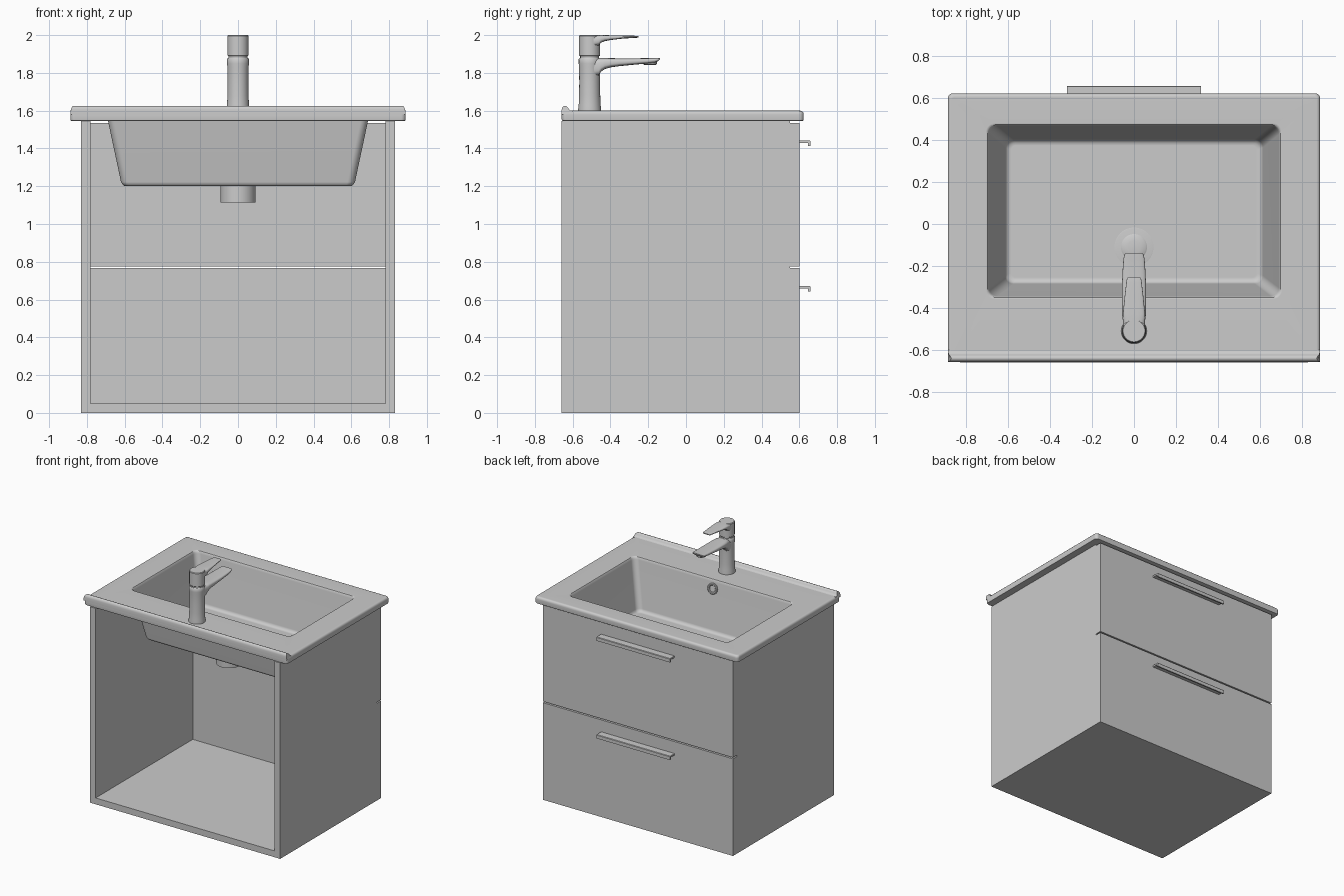
import bpy, bmesh, math
from math import sin, cos, pi


def finish(name, bm, smooth=True):
    bmesh.ops.recalc_face_normals(bm, faces=bm.faces[:])
    me = bpy.data.meshes.new(name)
    bm.to_mesh(me)
    bm.free()
    ob = bpy.data.objects.new(name, me)
    bpy.context.collection.objects.link(ob)
    if smooth:
        bpy.ops.object.select_all(action='DESELECT')
        ob.select_set(True)
        bpy.context.view_layer.objects.active = ob
        bpy.ops.object.shade_smooth_by_angle(angle=math.radians(35))
    return ob


def box(name, x0, x1, y0, y1, z0, z1):
    bm = bmesh.new()
    bmesh.ops.create_cube(bm, size=1)
    for v in bm.verts:
        v.co = ((x0 + x1) / 2 + v.co.x * (x1 - x0),
                (y0 + y1) / 2 + v.co.y * (y1 - y0),
                (z0 + z1) / 2 + v.co.z * (z1 - z0))
    return finish(name, bm, False)


def loft(name, rings, smooth=True):
    """Bridge closed rings of equal length and cap both ends."""
    bm = bmesh.new()
    vs = [[bm.verts.new(p) for p in ring] for ring in rings]
    n = len(vs[0])
    for a, b in zip(vs, vs[1:]):
        for i in range(n):
            j = (i + 1) % n
            bm.faces.new((a[i], a[j], b[j], b[i]))
    bm.faces.new(vs[0])
    bm.faces.new(vs[-1])
    return finish(name, bm, smooth)


def lathe(name, profile, cx=0, cy=0, n=40):
    return loft(name, [[(cx + r * cos(2 * pi * i / n), cy + r * sin(2 * pi * i / n), z)
                        for i in range(n)] for r, z in profile])


def round_rect(hx, y0, y1, r, z, n=6):
    pts = []
    for k, (cx, cy) in enumerate([(hx - r, y1 - r), (r - hx, y1 - r),
                                  (r - hx, y0 + r), (hx - r, y0 + r)]):
        for i in range(n + 1):
            a = (k + i / n) * pi / 2
            pts.append((cx + r * cos(a), cy + r * sin(a), z))
    return pts


def blade(name, sections, power=0.6, n=32):
    """Loft of superellipse sections (y, half width, top, bottom)."""
    def sp(v):
        return math.copysign(abs(v) ** power, v)
    return loft(name, [[(w * sp(cos(2 * pi * i / n)), y,
                         (t + b) / 2 + (t - b) / 2 * sp(sin(2 * pi * i / n)))
                        for i in range(n)] for y, w, t, b in sections])


# Cabinet carcass, open at the back
for side, s in (("left", -1), ("right", 1)):
    x0, x1 = sorted((s * 0.78, s * 0.83))
    box(side + "_panel", x0, x1, -0.66, 0.55, 0, 1.545)
box("bottom_panel", -0.78, 0.78, -0.66, 0.55, 0, 0.05)

# Drawer fronts with L-shaped pulls
for label, z0, z1, hz in (("lower", 0, 0.766, 0.672), ("upper", 0.776, 1.535, 1.442)):
    box(label + "_drawer_front", -0.83, 0.83, 0.55, 0.60, z0, z1)
    prof = [(0.60, 0), (0.655, 0), (0.658, -0.004), (0.658, -0.030),
            (0.647, -0.030), (0.647, -0.013), (0.60, -0.013)]
    loft(label + "_handle", [[(x, y, hz + z) for y, z in prof] for x in (-0.32, 0.32)], False)

# Basin: one skin from inner floor over the rim to the outer floor
top = (0.695, -0.347, 0.470)
floor = (0.612, -0.283, 0.402)


def bowl(t, z, r, grow=0.0):
    hx, y0, y1 = (a + (b - a) * t for a, b in zip(top, floor))
    return round_rect(hx + grow, y0 - grow, y1 + grow, r, z)


def rim(inset, z):
    return round_rect(0.888 - inset, -0.658 + inset, 0.623 - inset, 0.024 - inset / 2, z)


basin = loft("basin", [
    bowl(1, 1.211, 0.02, -0.028), bowl(1, 1.213, 0.03, -0.015), bowl(1, 1.220, 0.035, -0.005),
    bowl(0.96, 1.234, 0.04), bowl(0.05, 1.578, 0.04), bowl(0.02, 1.590, 0.04, 0.001),
    bowl(0, 1.597, 0.042, 0.004), bowl(0, 1.60, 0.046, 0.012),
    rim(0.018, 1.60), rim(0.008, 1.597), rim(0.002, 1.590), rim(0, 1.580),
    rim(0, 1.553), rim(0.003, 1.547), rim(0.008, 1.545),
    bowl(0.13, 1.545, 0.04, 0.004), bowl(0.96, 1.222, 0.04, 0.004),
    bowl(1, 1.207, 0.035, -0.003), bowl(1, 1.201, 0.03, -0.012), bowl(1, 1.20, 0.02, -0.022)])
basin.modifiers.new("normals", 'WEIGHTED_NORMAL').keep_sharp = True

# Raised ridge along the tap edge, ends rounded inward
ridge = [(-0.658, 1.58, 0), (-0.658, 1.606, 0.002), (-0.655, 1.617, 0.006), (-0.648, 1.624, 0.012),
         (-0.640, 1.626, 0.016), (-0.632, 1.624, 0.012), (-0.625, 1.617, 0.006),
         (-0.621, 1.608, 0.003), (-0.614, 1.602, 0.001), (-0.602, 1.5995, 0.001), (-0.602, 1.58, 0)]
loft("basin_ridge", [[(s * (0.887 - d), y, z) for y, z, d in ridge] for s in (-1, 1)])

# Drain pipe with floor flange, and domed plug
lathe("drain", [(0.093, 1.115), (0.093, 1.213), (0.088, 1.214)], 0, -0.11)
lathe("drain_plug", [(0.062, 1.212), (0.062, 1.218), (0.055, 1.222), (0.03, 1.225), (0.005, 1.226)],
      0, -0.11)

# Overflow ring on the sloping bowl wall
ring = lathe("overflow_ring", [(0.042, -0.006), (0.042, 0.006), (0.037, 0.010), (0.029, 0.009),
                               (0.025, 0.005), (0.025, 0.001)])
ring.location = (0, -0.334, 1.53)
ring.rotation_euler.x = -1.41

# Mixer tap: body, spout, aerator, head and lever
TY = -0.51
lathe("tap_body", [(0.061, 1.598), (0.061, 1.606), (0.058, 1.63), (0.056, 1.68), (0.055, 1.75),
                   (0.056, 1.83), (0.058, 1.85), (0.058, 1.872), (0.053, 1.880)], 0, TY)
lathe("tap_neck", [(0.050, 1.875), (0.050, 1.895)], 0, TY)
blade("tap_spout", [(-0.51, 0.050, 1.879, 1.77), (-0.462, 0.052, 1.879, 1.785),
                    (-0.450, 0.055, 1.879, 1.806), (-0.43, 0.057, 1.879, 1.820),
                    (-0.40, 0.058, 1.878, 1.829), (-0.35, 0.058, 1.877, 1.836),
                    (-0.28, 0.057, 1.877, 1.843), (-0.20, 0.053, 1.878, 1.850),
                    (-0.165, 0.050, 1.879, 1.855), (-0.147, 0.046, 1.880, 1.862),
                    (-0.138, 0.040, 1.880, 1.871)])
lathe("aerator", [(0.036, 1.862), (0.036, 1.847), (0.032, 1.843), (0.026, 1.843), (0.025, 1.849)],
      0, -0.19)
lathe("tap_head", [(0.052, 1.889), (0.056, 1.893), (0.056, 1.995), (0.052, 2.0)], 0, TY)
blade("tap_lever", [(-0.51, 0.052, 2.0, 1.93), (-0.462, 0.053, 2.0, 1.945),
                    (-0.450, 0.054, 2.0, 1.960), (-0.43, 0.053, 2.0, 1.968),
                    (-0.40, 0.050, 1.999, 1.974), (-0.34, 0.044, 1.998, 1.981),
                    (-0.28, 0.037, 1.997, 1.985), (-0.26, 0.034, 1.996, 1.986),
                    (-0.252, 0.028, 1.995, 1.988)])
